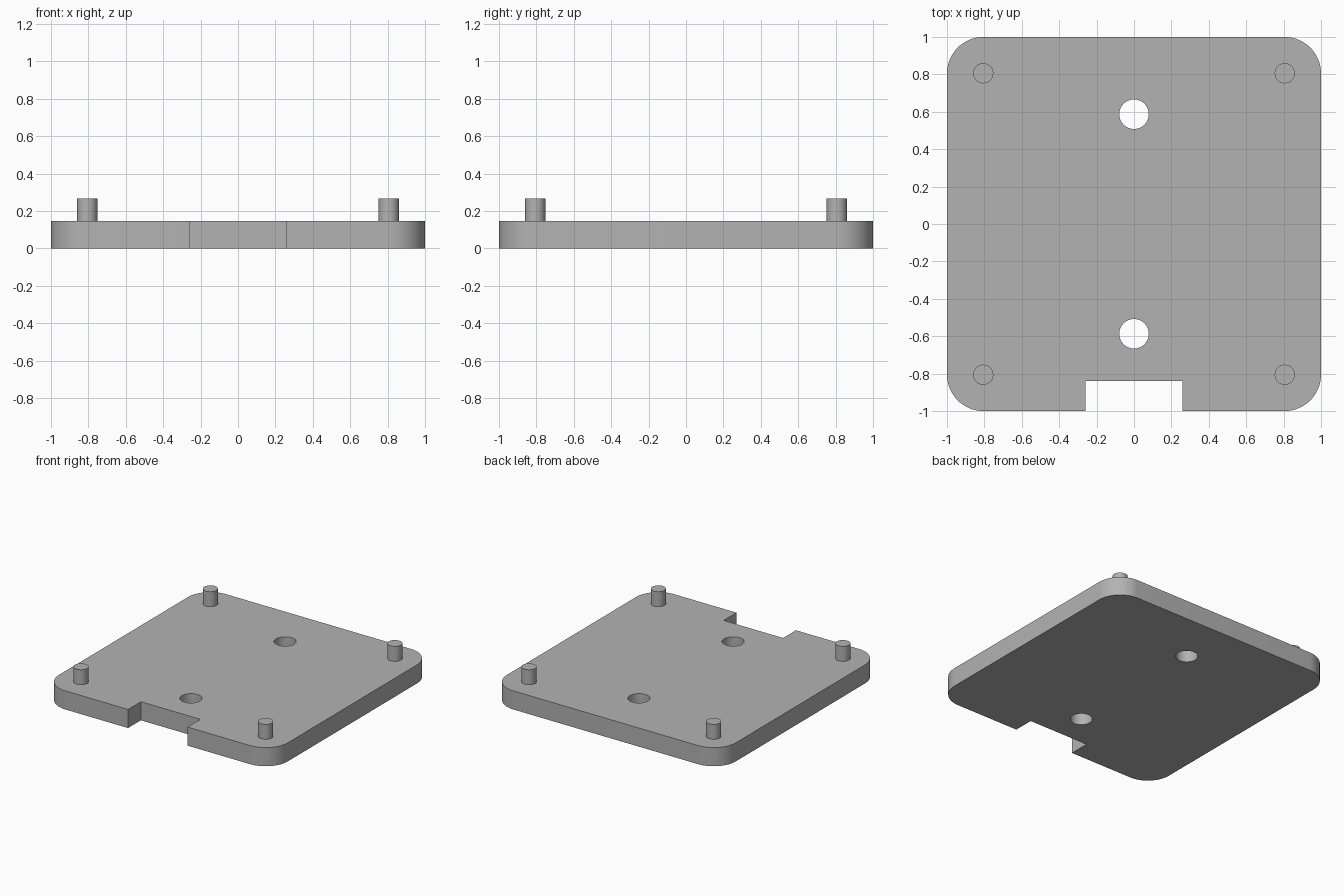
import bpy
import bmesh
from mathutils import Matrix

cube = bpy.data.objects.get("Cube")
if cube:
    bpy.data.objects.remove(cube, do_unlink=True)

THICK = 0.147
PEG_TOP = 0.265
PEG_POS = 0.806
HOLE_POS = 0.587

grey = bpy.data.materials.new("plain grey")
grey.use_nodes = True
colour = (0.45, 0.45, 0.45, 1)
grey.diffuse_color = colour
grey.node_tree.nodes["Principled BSDF"].inputs["Base Color"].default_value = colour


def make_object(name, bm):
    mesh = bpy.data.meshes.new(name)
    bm.to_mesh(mesh)
    bm.free()
    mesh.materials.append(grey)
    obj = bpy.data.objects.new(name, mesh)
    bpy.context.collection.objects.link(obj)
    return obj


def box(name, low, high, corner=0):
    """Box between two corners, with optionally rounded upright edges."""
    bm = bmesh.new()
    bmesh.ops.create_cube(bm, size=1)
    for v in bm.verts:
        v.co = [a + (c + 0.5) * (b - a) for a, b, c in zip(low, high, v.co)]
    if corner:
        upright = [e for e in bm.edges
                   if abs(e.verts[0].co.z - e.verts[1].co.z) > 0.01]
        bmesh.ops.bevel(bm, geom=upright, offset=corner, segments=16,
                        profile=0.5, affect='EDGES')
    return make_object(name, bm)


def cylinder(name, x, y, radius, bottom, top):
    bm = bmesh.new()
    bmesh.ops.create_cone(bm, cap_ends=True, segments=48, radius1=radius,
                          radius2=radius, depth=top - bottom,
                          matrix=Matrix.Translation((x, y, (bottom + top) / 2)))
    return make_object(name, bm)


def smooth(obj):
    bpy.ops.object.select_all(action='DESELECT')
    obj.select_set(True)
    bpy.context.view_layer.objects.active = obj
    bpy.ops.object.shade_smooth_by_angle()


# Rounded base plate
plate = box("base_plate", (-1, -1, 0), (1, 1, THICK), corner=0.195)

# Front notch and two screw holes cut through the plate
cutters = [box("notch_cutter", (-0.26, -1.2, -0.1), (0.26, -0.84, 0.3))]
for side, y in (("front", -HOLE_POS), ("back", HOLE_POS)):
    cutters.append(cylinder(side + "_hole_cutter", 0, y, 0.079, -0.1, 0.3))

bpy.context.view_layer.objects.active = plate
for cutter in cutters:
    cut = plate.modifiers.new(cutter.name, 'BOOLEAN')
    cut.operation = 'DIFFERENCE'
    cut.solver = 'EXACT'
    cut.object = cutter
    bpy.ops.object.modifier_apply(modifier=cut.name)
    bpy.data.objects.remove(cutter, do_unlink=True)
smooth(plate)

# Locating pegs at the corners
for end, y in (("front", -PEG_POS), ("back", PEG_POS)):
    for side, x in (("right", -PEG_POS), ("left", PEG_POS)):
        smooth(cylinder(f"{end}_{side}_peg", x, y, 0.054, THICK - 0.02, PEG_TOP))
